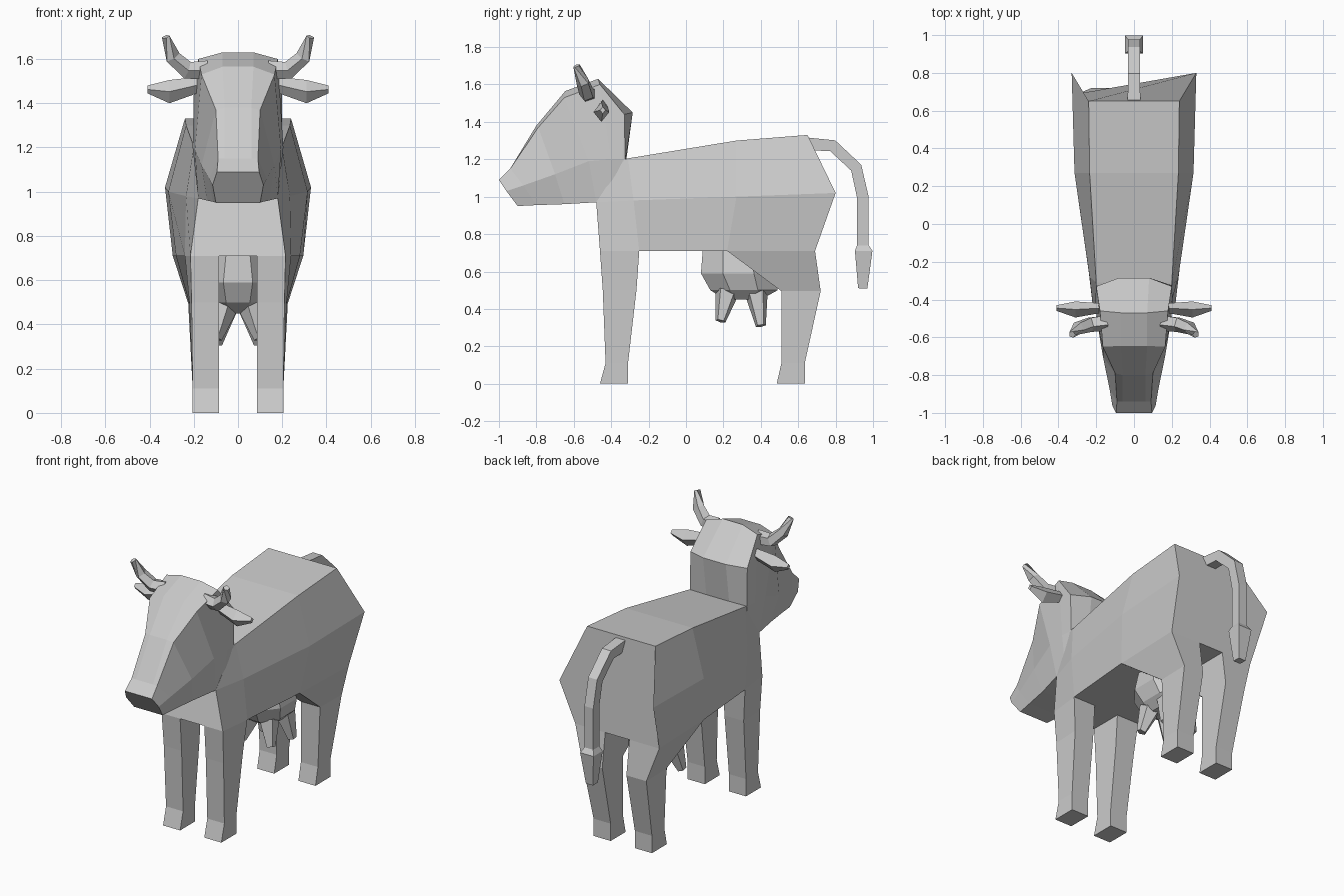
import bpy, bmesh, math
from mathutils import Vector

if "Cube" in bpy.data.objects:
    bpy.data.objects.remove(bpy.data.objects["Cube"])

hide = bpy.data.materials.new("plain_grey")
hide.diffuse_color = (0.6, 0.6, 0.6, 1)
hide.use_nodes = True
hide.node_tree.nodes["Principled BSDF"].inputs["Base Color"].default_value = hide.diffuse_color


def loft(name, rings):
    """Skin closed rings of equal point count, capping both ends."""
    bm = bmesh.new()
    rows = [[bm.verts.new(p) for p in r] for r in rings]
    n = len(rows[0])
    for a, b in zip(rows, rows[1:]):
        for i in range(n):
            j = (i + 1) % n
            bm.faces.new((a[i], a[j], b[j], b[i]))
    bm.faces.new(rows[0])
    bm.faces.new(rows[-1])
    bmesh.ops.recalc_face_normals(bm, faces=bm.faces)
    me = bpy.data.meshes.new(name)
    bm.to_mesh(me)
    bm.free()
    me.materials.append(hide)
    ob = bpy.data.objects.new(name, me)
    bpy.context.collection.objects.link(ob)
    return ob


def whole(half):
    """Close a half section by mirroring it across x."""
    return half + [(-x, y, z) for x, y, z in reversed(half)]


def flip(rings, s):
    return [[(s * x, y, z) for x, y, z in r] for r in rings]


def tube(path, sides):
    """Rings of radius r across the path; path items are (x, y, z, r)."""
    pts = [Vector(p[:3]) for p in path]
    out = []
    for i, p in enumerate(pts):
        t = (pts[min(i + 1, len(pts) - 1)] - pts[max(i - 1, 0)]).normalized()
        ref = Vector((1, 0, 0)) if abs(t.x) < 0.5 else Vector((0, 1, 0))
        u = (ref - t * ref.dot(t)).normalized()
        v = t.cross(u)
        ring = []
        for k in range(sides):
            a = 2 * math.pi * (k + 0.5) / sides
            ring.append(tuple(p + path[i][3] * (u * math.cos(a) + v * math.sin(a))))
        out.append(ring)
    return out


# Body: back edge, flank, belly edge
loft("body", [whole(h) for h in (
    [(.20, -.33, 1.20), (.18, -.48, .97), (.215, -.46, .71)],
    [(.20, -.31, 1.205), (.235, -.28, .98), (.24, -.25, .71)],
    [(.235, .27, 1.30), (.315, .27, 1.0), (.28, .22, .71)],
    [(.24, .65, 1.33), (.33, .80, 1.02), (.295, .69, .71)])])

# Head and neck: brow centre, brow edge, cheek, jaw
loft("head", [whole(h) for h in (
    [(.06, -1.0, 1.09), (.095, -1.0, 1.09), (.115, -.96, 1.03), (.10, -.90, .95)],
    [(.06, -.94, 1.15), (.09, -.94, 1.15), (.13, -.87, 1.06), (.115, -.80, .955)],
    [(.06, -.80, 1.38), (.10, -.79, 1.37), (.165, -.70, 1.12), (.14, -.65, .96)],
    [(.07, -.645, 1.565), (.165, -.65, 1.53), (.195, -.52, 1.19), (.18, -.48, .97)],
    [(.07, -.47, 1.63), (.18, -.46, 1.60), (.205, -.40, 1.20), (.18, -.40, .97)],
    [(.08, -.285, 1.45), (.20, -.33, 1.44), (.20, -.34, 1.20), (.18, -.33, 1.0)],
    [(.08, -.32, 1.19), (.20, -.325, 1.19), (.20, -.325, 1.17), (.18, -.32, 1.0)])])


# Legs: each level is z, front y, back y, inner x, outer x at front, outer x at back
LEGS = {
    "front_leg": [(.71, -.46, -.25, .085, .215, .24), (.50, -.445, -.265, .085, .21, .22),
                  (.11, -.43, -.31, .085, .205, .205), (0, -.46, -.31, .085, .205, .205)],
    "back_leg": [(.71, .22, .69, .085, .28, .295), (.495, .51, .72, .085, .22, .225),
                 (.11, .51, .635, .085, .205, .205), (0, .485, .635, .085, .205, .205)],
}
# Ear levels: x, y front, y back, z low, z high
EAR = [(.17, -.47, -.42, 1.45, 1.52), (.31, -.495, -.41, 1.40, 1.505),
       (.41, -.46, -.43, 1.445, 1.48)]
for s, side in ((1, "right"), (-1, "left")):
    for name, levels in LEGS.items():
        rings = [[(i, f, z), (of, f, z), (ob, b, z), (i, b, z)]
                 for z, f, b, i, of, ob in levels]
        loft(f"{name}_{side}", flip(rings, s))
    # Ear: diamond sections
    rings = [[(x, f, (lo + hi) / 2), (x, (f + b) / 2, hi), (x, b, (lo + hi) / 2),
              (x, (f + b) / 2, lo)] for x, f, b, lo, hi in EAR]
    loft(f"ear_{side}", flip(rings, s))
    # Horn
    horn = tube([(.14, -.52, 1.55, .045), (.23, -.53, 1.55, .042),
                 (.295, -.55, 1.61, .036), (.328, -.585, 1.70, .019)], 5)
    loft(f"horn_{side}", flip(horn, s))
    # Teats
    for label, top, tip in (("front", (.06, .22, .49), (.10, .185, .335)),
                            ("rear", (.06, .375, .49), (.10, .40, .31))):
        loft(f"{label}_teat_{side}", flip(tube([(*top, .065), (*tip, .028)], 5), s))

# Udder: z, front y, back y, half width
udder = []
for z, f, b, w in ((.72, .09, .46, .13), (.59, .08, .48, .16),
                   (.50, .13, .49, .13), (.45, .21, .40, .08)):
    k = 1 / math.cos(math.pi / 8)
    udder.append([(w * k * math.cos(a), (f + b) / 2 + (b - f) / 2 * k * math.sin(a), z)
                  for a in (math.pi * (i + .5) / 4 for i in range(8))])
loft("udder", udder)

# Tail with tuft
loft("tail", tube([(0, .62, 1.285, .048), (0, .785, 1.272, .045), (0, .91, 1.155, .044),
                   (0, .945, 1.0, .044), (0, .945, .74, .044), (0, .95, .71, .066),
                   (0, .945, .51, .035)], 4))
